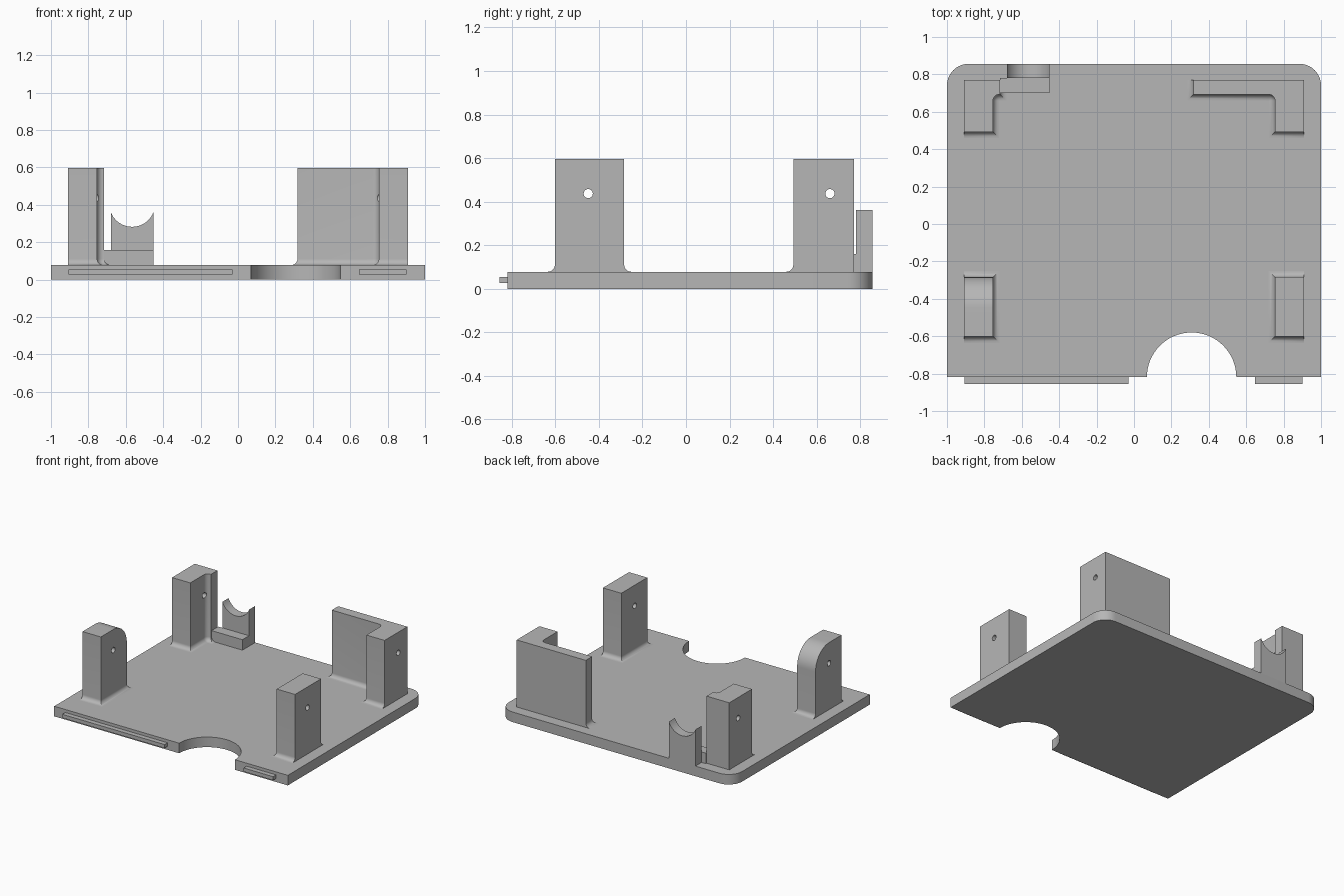
import bpy, bmesh, math

if "Cube" in bpy.data.objects:
    bpy.data.objects.remove(bpy.data.objects["Cube"])

GREY = bpy.data.materials.new("plain grey")
GREY.diffuse_color = (0.47, 0.47, 0.47, 1)
GREY.use_nodes = True
GREY.node_tree.nodes["Principled BSDF"].inputs["Base Color"].default_value = GREY.diffuse_color

FLOOR, TOP = 0.078, 0.597      # plate top, post top
BACK, FRONT = 0.856, -0.819    # plate ends
FILLET = 0.033


def arc(cx, cy, r, a0, a1, n):
    return [(cx + r * math.cos(math.radians(a0 + (a1 - a0) * i / n)),
             cy + r * math.sin(math.radians(a0 + (a1 - a0) * i / n))) for i in range(n + 1)]


def loft(name, rings):
    """Closed solid through a stack of matching rings."""
    bm = bmesh.new()
    loops = [[bm.verts.new(p) for p in ring] for ring in rings]
    for a, b in zip(loops, loops[1:]):
        for i in range(len(a)):
            j = (i + 1) % len(a)
            bm.faces.new((a[i], a[j], b[j], b[i]))
    bm.faces.new(loops[0][::-1])
    bm.faces.new(loops[-1])
    bmesh.ops.recalc_face_normals(bm, faces=bm.faces)
    me = bpy.data.meshes.new(name)
    bm.to_mesh(me)
    bm.free()
    me.materials.append(GREY)
    ob = bpy.data.objects.new(name, me)
    bpy.context.collection.objects.link(ob)
    return ob


def prism(name, pts, lo, hi, axis="z"):
    place = {"x": lambda a, b, c: (c, a, b),
             "y": lambda a, b, c: (a, c, b),
             "z": lambda a, b, c: (a, b, c)}[axis]
    return loft(name, [[place(a, b, c) for a, b in pts] for c in (lo, hi)])


def box(name, x0, x1, y0, y1, z0, z1):
    return prism(name, [(x0, y0), (x1, y0), (x1, y1), (x0, y1)], z0, z1)


def post(name, outline):
    """Upright whose outline points (x, y, spread x, spread y) flare into the floor."""
    levels = [(FILLET, FLOOR - 0.01)]
    for i in range(9):
        t = math.radians(90 * i / 8)
        levels.append((FILLET * (1 - math.sin(t)), FLOOR + FILLET * (1 - math.cos(t))))
    levels.append((0, TOP))
    return loft(name, [[(x + sx * d, y + sy * d, z) for x, y, sx, sy in outline]
                       for d, z in levels])


def cut(ob, cutter):
    mod = ob.modifiers.new("cut", "BOOLEAN")
    mod.operation, mod.object, mod.solver = "DIFFERENCE", cutter, "EXACT"
    bpy.context.view_layer.objects.active = ob
    bpy.ops.object.modifier_apply(modifier=mod.name)
    bpy.data.objects.remove(cutter)


def corner_outline(side, post_in, wall_end):
    """L outline: outer post, rounded inner corner, wall along the back."""
    out, y0, y1, wy, r = 0.91, 0.493, 0.771, 0.693, FILLET + 0.001
    pts = [(out, y0, 0, -1), (post_in, y0, -1, -1)]
    cx, cy = post_in - r, wy - r
    for i in range(9):
        a = math.radians(90 * i / 8)
        c, s = math.cos(a), math.sin(a)
        pts.append((cx + r * c, cy + r * s, -c, -s))
    pts += [(wall_end, wy, -1, -1), (wall_end, y1, -1, 0), (out, y1, 0, 0)]
    return [(side * x, y, side * sx, sy) for x, y, sx, sy in pts]


# Base plate with rounded back corners and a round notch in the front edge
plate = [(-1, FRONT)] + arc(0.308, FRONT, 0.239, 180, 0, 32) + [(1, FRONT)]
plate += arc(0.885, BACK - 0.115, 0.115, 0, 90, 10)
plate += arc(-0.885, BACK - 0.115, 0.115, 90, 180, 10)
prism("base_plate", plate, 0, FLOOR)

# Tabs on the front edge
box("long_tab", -0.905, -0.03, -0.856, FRONT, 0.027, 0.055)
box("short_tab", 0.648, 0.90, -0.856, FRONT, 0.027, 0.055)

# Four posts, each with a pin hole
posts = []
for side, label in ((-1, "left"), (1, "right")):
    front = [(0.91, -0.602, 0, -1), (0.753, -0.602, -1, -1),
             (0.753, -0.284, -1, 1), (0.91, -0.284, 0, 1)]
    ob = post("front_post_" + label, [(side * x, y, side * sx, sy) for x, y, sx, sy in front])
    posts.append((ob, side, -0.449))
    ob = post("back_post_" + label, corner_outline(side, 0.754, 0.716 if side < 0 else 0.318))
    posts.append((ob, side, 0.661))

for ob, side, y in posts:
    ends = sorted((side * 0.65, side * 1.05))
    cut(ob, prism("hole_cutter", arc(y, 0.437, 0.021, 0, 345, 23), *ends, "x"))

# Rounded back shoulder of the front left post
r = 0.165
shoulder = arc(-0.284 - r, TOP - r, r, 0, 90, 16)
shoulder += [(-0.284 - r, 0.7), (-0.1, 0.7), (-0.1, TOP - r)]
cut(posts[0][0], prism("shoulder_cutter", shoulder, -1.1, -0.6, "x"))

# Cable saddle with a low step in front of it
saddle = [(-0.68, FLOOR), (-0.452, FLOOR)]
half = math.degrees(math.asin(0.114 / 0.122))
saddle += arc(-0.566, 0.361 + 0.0434, 0.122, -90 + half, -90 - half, 20)
prism("cable_saddle", saddle, 0.781, BACK, "y")
box("saddle_step", -0.716, -0.452, 0.70, 0.781, FLOOR, 0.159)

# Smooth curved faces, keep hard edges
for ob in bpy.context.scene.objects:
    ob.select_set(True)
    bpy.context.view_layer.objects.active = ob
bpy.ops.object.shade_smooth_by_angle(angle=math.radians(30))
